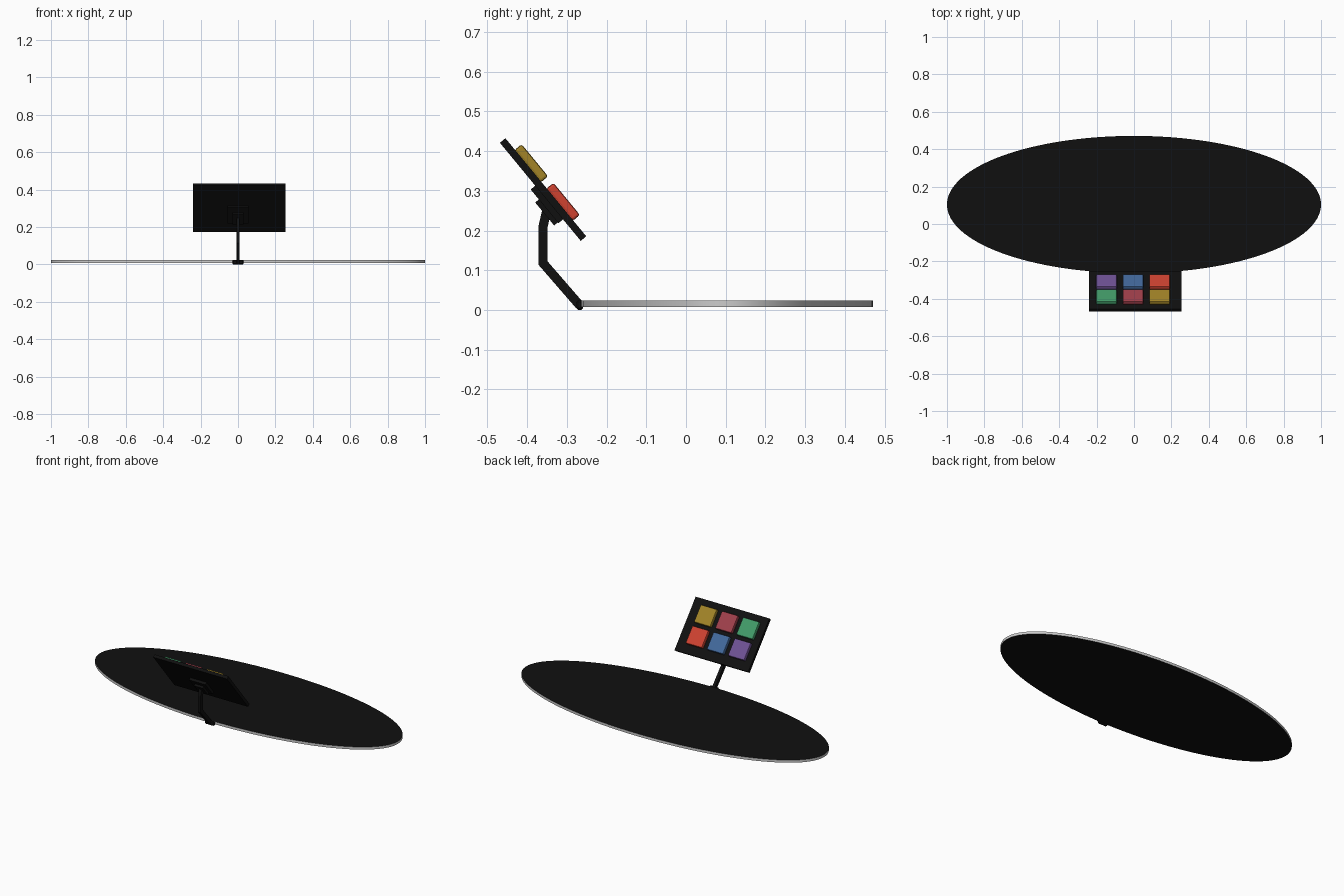
import bpy, bmesh, math
from mathutils import Matrix, Vector

if "Cube" in bpy.data.objects:
    bpy.data.objects.remove(bpy.data.objects["Cube"])


def material(name, rgb):
    m = bpy.data.materials.new(name)
    m.diffuse_color = (*rgb, 1)
    m.use_nodes = True
    m.node_tree.nodes["Principled BSDF"].inputs["Base Color"].default_value = m.diffuse_color
    return m


BLACK = material("black", (0.005, 0.005, 0.005))
SILVER = material("silver", (0.6, 0.6, 0.6))
PURPLE = material("purple", (0.16, 0.085, 0.30))
BLUE = material("blue", (0.055, 0.14, 0.33))
RED = material("red", (0.62, 0.055, 0.03))
GREEN = material("green", (0.055, 0.33, 0.14))
CRIMSON = material("crimson", (0.35, 0.05, 0.07))
YELLOW = material("yellow", (0.36, 0.23, 0.02))


def finish(bm, name, *mats):
    bmesh.ops.recalc_face_normals(bm, faces=bm.faces)
    me = bpy.data.meshes.new(name)
    bm.to_mesh(me)
    bm.free()
    for m in mats:
        me.materials.append(m)
    ob = bpy.data.objects.new(name, me)
    bpy.context.collection.objects.link(ob)
    return ob


def box(name, center, size, mat, frame=Matrix(), bevel=0, segments=2):
    bm = bmesh.new()
    bmesh.ops.create_cube(bm, size=1)
    bmesh.ops.scale(bm, vec=size, verts=bm.verts)
    if bevel:
        bmesh.ops.bevel(bm, geom=bm.edges[:], offset=bevel, segments=segments,
                        profile=0.5, affect='EDGES')
    bmesh.ops.transform(bm, matrix=frame @ Matrix.Translation(center), verts=bm.verts)
    return finish(bm, name, mat)


# Oval base: black faces, silver rim
bm = bmesh.new()
bmesh.ops.create_cone(bm, cap_ends=True, segments=128, radius1=1, radius2=1, depth=0.016)
bmesh.ops.scale(bm, vec=(1, 0.367, 1), verts=bm.verts)
bmesh.ops.translate(bm, vec=(0, 0.104, 0.0155), verts=bm.verts)
bm.normal_update()
for f in bm.faces:
    f.material_index = 1 if abs(f.normal.z) < 0.5 else 0
    f.smooth = f.material_index == 1
for e in bm.edges:
    e.smooth = abs(e.verts[0].co.z - e.verts[1].co.z) > 0.001
finish(bm, "oval_base", BLACK, SILVER)

# Tilted frame of the panel: x across, y up the slope, z out of the face
tilt = math.radians(50.5)
u = Vector((0, -math.cos(tilt), math.sin(tilt)))
n = Vector((0, math.sin(tilt), math.cos(tilt)))
frame = Matrix(((1, 0, 0, 0.006), (0, u.y, n.y, -0.353),
                (0, u.z, n.z, 0.309), (0, 0, 0, 1)))

# Panel and its rear mount
box("panel", (0, 0, -0.009), (0.495, 0.32, 0.018), BLACK, frame)
box("mount_plate", (-0.006, -0.035, -0.025), (0.11, 0.11, 0.016), BLACK, frame)
box("mount_hinge", (-0.006, -0.05, -0.038), (0.06, 0.075, 0.014), BLACK, frame)

# Six raised colour keys, lower row then upper row
for row, colours in enumerate(((PURPLE, BLUE, RED), (GREEN, CRIMSON, YELLOW))):
    for col, mat in enumerate(colours):
        box("key_" + mat.name, ((col - 1) * 0.142 - 0.011, 0.007 + (row - 0.5) * 0.126, 0.010),
            (0.11, 0.105, 0.024), mat, frame, bevel=0.006)

# Bent support arm: a mitred strip extruded across x
path = [(-0.268, 0.012), (-0.36, 0.118), (-0.36, 0.21), (-0.348, 0.262)]
pts = [Vector(p) for p in path]
half, width = 0.0115, 0.018
left, right = [], []
for i, p in enumerate(pts):
    a = (pts[i] - pts[i - 1]).normalized() if i else (pts[1] - pts[0]).normalized()
    b = (pts[i + 1] - pts[i]).normalized() if i < len(pts) - 1 else a
    t = (a + b).normalized()
    off = Vector((-t.y, t.x)) * half / t.dot(a)
    left.append(p + off)
    right.append(p - off)
bm = bmesh.new()
rings = [[bm.verts.new((x, q.x, q.y)) for x, q in
          ((-width / 2, l), (width / 2, l), (width / 2, r), (-width / 2, r))]
         for l, r in zip(left, right)]
for r0, r1 in zip(rings, rings[1:]):
    for k in range(4):
        j = (k + 1) % 4
        bm.faces.new((r0[k], r0[j], r1[j], r1[k]))
bm.faces.new(rings[0])
bm.faces.new(rings[-1])
finish(bm, "support_arm", BLACK)

# Small foot joining the arm to the base edge
box("arm_foot", (0, -0.268, 0.0125), (0.06, 0.018, 0.025), BLACK, bevel=0.005, segments=1)
